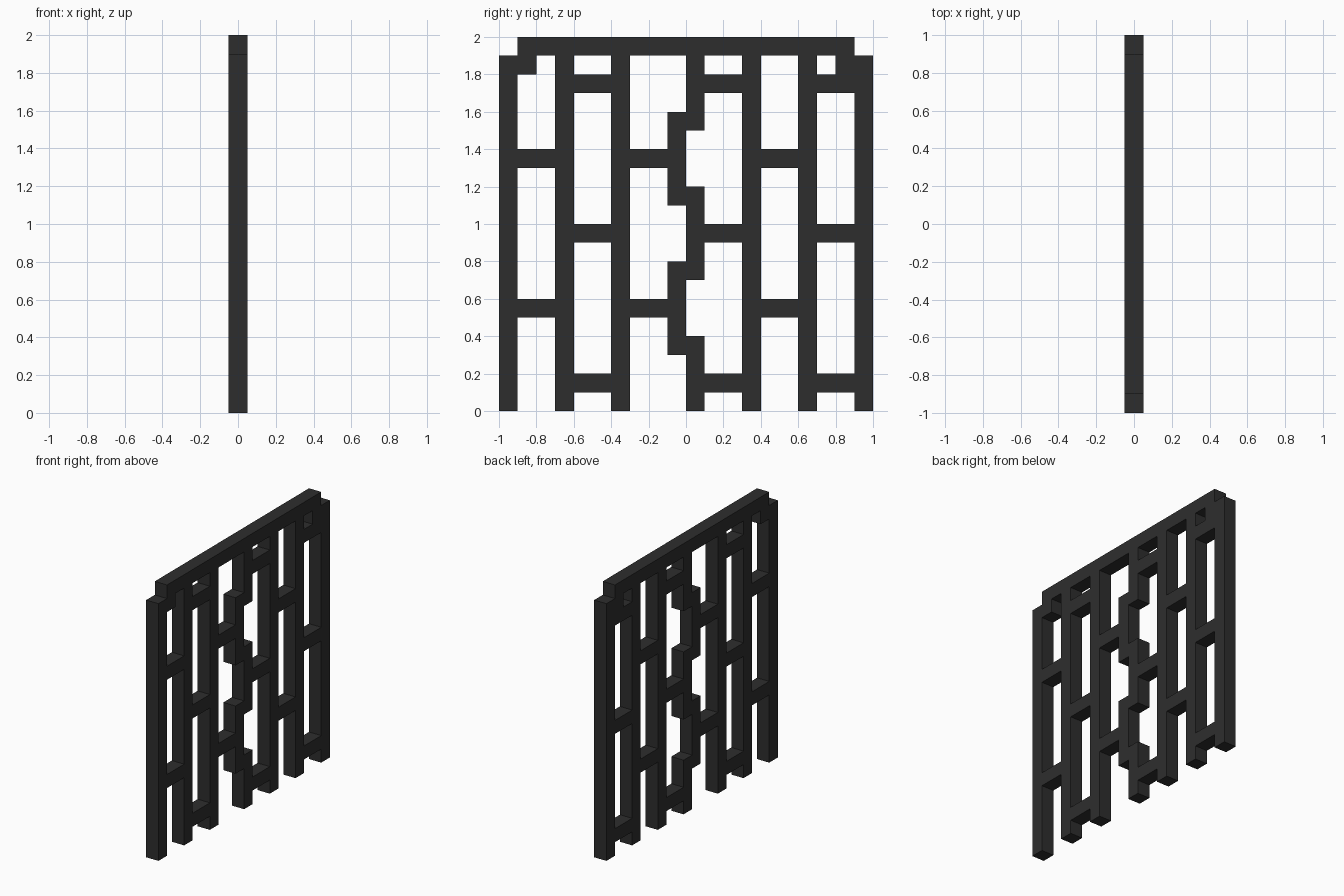
import bpy, bmesh

if "Cube" in bpy.data.objects:
    bpy.data.objects.remove(bpy.data.objects["Cube"])

U = 0.1    # grid module of the grille
HX = 0.05  # half thickness

iron = bpy.data.materials.new("dark iron")
iron.diffuse_color = (0.027, 0.027, 0.027, 1)
iron.use_nodes = True
iron.node_tree.nodes["Principled BSDF"].inputs["Base Color"].default_value = iron.diffuse_color

# Parts as rectangles (y0, y1, z0, z1) in grid modules
parts = {}
for i, y in enumerate((-10, -7, -4, 3, 6, 9)):
    parts[f"upright_{i + 1}"] = [(y, y + 1, 0, 19)]
parts["top_rail"] = [(-9, 9, 19, 20)]
parts["left_corner_block"] = [(-9, -8, 18, 19)]
parts["right_corner_block"] = [(8, 9, 18, 19)]
parts["centre_zigzag"] = [(0, 1, 0, 4), (-1, 0, 3, 8), (0, 1, 7, 12),
                          (-1, 0, 11, 16), (0, 1, 15, 19)]
# Staggered rungs between the uprights
for z in (1, 9, 17):
    parts[f"even_rungs_{z}"] = [(a, b, z, z + 1) for a, b in ((-6, -4), (1, 3), (7, 9))]
for z in (5, 13):
    parts[f"odd_rungs_{z}"] = [(a, b, z, z + 1) for a, b in ((-9, -7), (-3, -1), (4, 6))]


def cells(rects):
    return {(y, z) for a, b, c, d in rects for y in range(a, b) for z in range(c, d)}


filled = set().union(*(cells(r) for r in parts.values()))


def build(name, rects):
    """Extrude the part's outline, leaving joints to neighbouring parts open."""
    bm = bmesh.new()

    def face(*pts):
        bm.faces.new([bm.verts.new((x, y * U, z * U)) for x, y, z in pts])

    for y, z in sorted(cells(rects)):
        ring = [(y, z), (y + 1, z), (y + 1, z + 1), (y, z + 1)]
        face(*[(HX, *p) for p in ring])
        face(*[(-HX, *p) for p in reversed(ring)])
        for k, (dy, dz) in enumerate(((0, -1), (1, 0), (0, 1), (-1, 0))):
            if (y + dy, z + dz) not in filled:
                p, q = ring[k], ring[(k + 1) % 4]
                face((-HX, *p), (-HX, *q), (HX, *q), (HX, *p))
    bmesh.ops.remove_doubles(bm, verts=bm.verts, dist=1e-4)
    bmesh.ops.dissolve_limit(bm, angle_limit=0.02, verts=bm.verts, edges=bm.edges)
    me = bpy.data.meshes.new(name)
    bm.to_mesh(me)
    bm.free()
    me.materials.append(iron)
    bpy.context.collection.objects.link(bpy.data.objects.new(name, me))


for name, rects in parts.items():
    build(name, rects)
